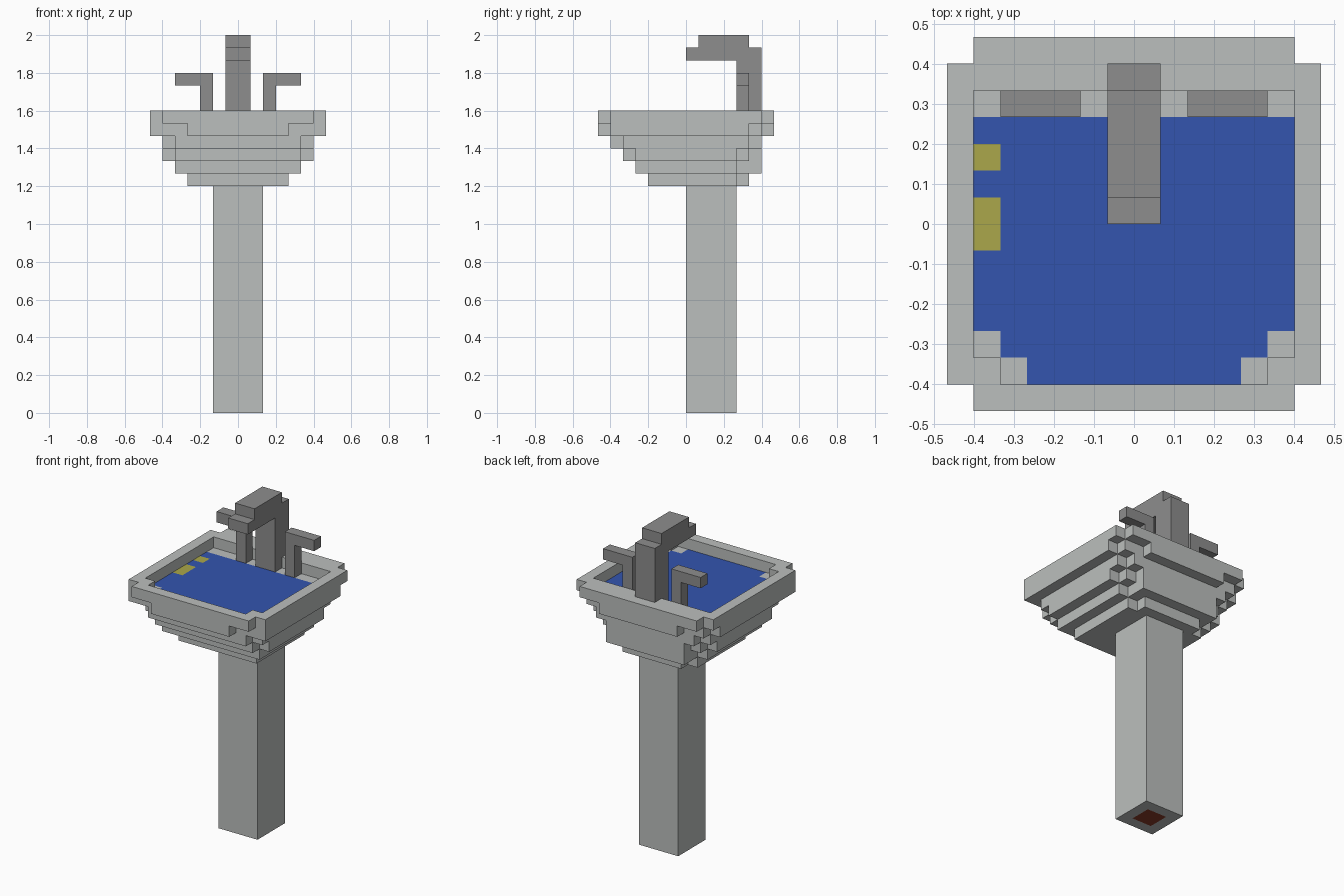
import bpy
import bmesh
from itertools import product
from mathutils import Vector

UNIT = 1 / 15  # edge of one block

cube = bpy.data.objects.get("Cube")
if cube:
    bpy.data.objects.remove(cube, do_unlink=True)


def make_material(name, rgb):
    mat = bpy.data.materials.new(name)
    mat.use_nodes = True
    colour = (*rgb, 1)
    mat.diffuse_color = colour
    mat.node_tree.nodes["Principled BSDF"].inputs["Base Color"].default_value = colour
    return mat


ceramic = make_material("ceramic grey", (0.50, 0.52, 0.51))
metal = make_material("tap grey", (0.27, 0.27, 0.27))
water = make_material("water blue", (0.033, 0.09, 0.43))
soap = make_material("soap yellow", (0.41, 0.39, 0.07))
drain = make_material("drain brown", (0.25, 0.045, 0.02))


def block_part(name, boxes, materials, rule=None, holes=()):
    """Join blocky boxes (x0, x1, y0, y1, z0, z1) into one clean shell."""
    def fill(group):
        return {c for x0, x1, y0, y1, z0, z1 in group
                for c in product(range(x0, x1), range(y0, y1), range(z0, z1))}

    cells = fill(boxes) - fill(holes)
    bm = bmesh.new()
    corners = {}

    def corner(p):
        key = tuple(round(v) for v in p)
        if key not in corners:
            corners[key] = bm.verts.new(Vector(key) * UNIT)
        return corners[key]

    for cell in cells:
        centre = Vector(cell) + Vector((0.5, 0.5, 0.5))
        for axis, sign in product(range(3), (-1, 1)):
            n = Vector((0, 0, 0))
            n[axis] = sign
            if tuple(int(c + d) for c, d in zip(cell, n)) in cells:
                continue
            u = Vector((0, 0, 0))
            u[(axis + 1) % 3] = 0.5
            v = n.cross(u)
            mid = centre + n / 2
            face = bm.faces.new([corner(mid + a * u + b * v) for a, b in
                                 ((-1, -1), (1, -1), (1, 1), (-1, 1))])
            face.material_index = rule(mid, n) if rule else 0
    # Merge coplanar squares of the same colour
    bmesh.ops.dissolve_limit(bm, angle_limit=0.01, verts=bm.verts[:],
                             edges=bm.edges[:], delimit={'MATERIAL', 'NORMAL'})
    mesh = bpy.data.meshes.new(name)
    bm.to_mesh(mesh)
    bm.free()
    for mat in materials:
        mesh.materials.append(mat)
    obj = bpy.data.objects.new(name, mesh)
    bpy.context.collection.objects.link(obj)
    return obj


def wide(half, y0, y1, z0, z1):
    """Box symmetric about the middle of the model."""
    return (-half, half, y0, y1, z0, z1)


# Pedestal with the drain pipe on its underside
def pedestal_colour(p, n):
    return int(n.z < 0 and abs(p.x) < 1 and 1 < p.y < 3)


block_part("pedestal", [wide(2, 0, 4, 0, 18)], [ceramic, drain], pedestal_colour)


# Basin: stepped layers with notched corners, water level inside the rim
def basin_colour(p, n):
    if n.z < 0.5 or p.z != 23 or p.y > 4 or abs(p.x) - p.y >= 10:
        return 0
    if p.x < -5 and (abs(p.y) < 1 or 2 < p.y < 3):
        return 2
    return 1


basin_layers = [
    wide(4, -3, 4, 18, 19), wide(3, 4, 5, 18, 19),
    wide(5, -4, 4, 19, 20), wide(4, 4, 6, 19, 20),
    wide(6, -4, 4, 20, 21), wide(5, -5, 5, 20, 21), wide(4, 5, 6, 20, 21),
    wide(6, -5, 5, 21, 22), wide(5, -6, 6, 21, 22),
    wide(7, -6, 5, 22, 23), wide(6, 5, 6, 22, 23),
    wide(4, -7, 7, 22, 23),
    wide(7, -6, 6, 23, 24), wide(6, -7, 7, 23, 24),
]
opening = [wide(6, -5, 5, 23, 24), wide(5, -6, 5, 23, 24)]
block_part("basin", basin_layers, [ceramic, water, soap], basin_colour, opening)

# Spout: upright, arm and raised top
block_part("spout", [wide(1, 4, 6, 23, 28), wide(1, 0, 6, 28, 29),
                     wide(1, 1, 5, 29, 30)], [metal])

# Tap handles, one on each side
for side, stem, bar in (("left", (2, 3), (2, 5)), ("right", (-3, -2), (-5, -2))):
    block_part(side + "_tap_handle",
               [(*stem, 4, 5, 23, 26), (*bar, 4, 5, 26, 27)], [metal])
